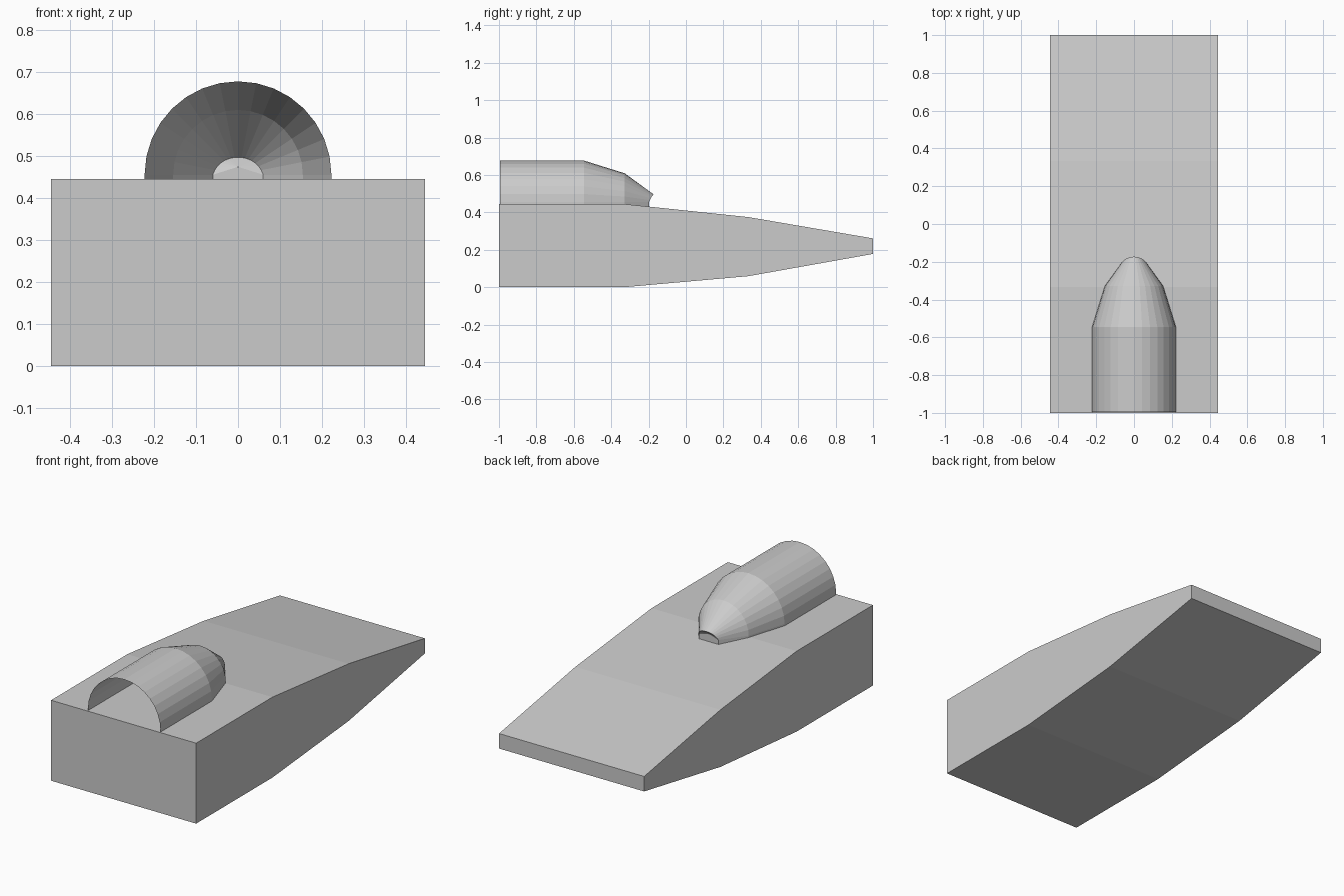
import bpy, bmesh
from math import sin, cos, pi

if "Cube" in bpy.data.objects:
    bpy.data.objects.remove(bpy.data.objects["Cube"])


def make_object(name, bm):
    bmesh.ops.recalc_face_normals(bm, faces=bm.faces)
    mesh = bpy.data.meshes.new(name)
    bm.to_mesh(mesh)
    bm.free()
    obj = bpy.data.objects.new(name, mesh)
    bpy.context.collection.objects.link(obj)
    return obj


# Wedge body: side sections (y, bottom z, top z) lofted across the width
SECTIONS = [(-1, 0.0, 0.445), (-0.333, 0.0, 0.445), (0.333, 0.059, 0.375), (1, 0.178, 0.261)]
HALF_WIDTH = 0.444
bm = bmesh.new()
rings = [[bm.verts.new((x, y, z)) for x, z in
          ((-HALF_WIDTH, lo), (HALF_WIDTH, lo), (HALF_WIDTH, hi), (-HALF_WIDTH, hi))]
         for y, lo, hi in SECTIONS]
for a, b in zip(rings, rings[1:]):
    for i in range(4):
        j = (i + 1) % 4
        bm.faces.new((a[i], a[j], b[j], b[i]))
bm.faces.new(rings[0])
bm.faces.new(rings[-1])
make_object("wedge_body", bm)

# Half-round canopy shell, open at the front: (y, radius, foot z, lip length)
STEPS = 16
AXIS_Z = 0.455
PROFILE = [(-0.995, 0.222, 0.445, 0), (-0.545, 0.222, 0.445, 0),
           (-0.328, 0.154, 0.444, 0), (-0.198, 0.06, 0.43, 0.025)]


def canopy_ring(bm, y, r, foot, lip):
    # the rear ring leans back along the cone to make a small lip
    pts = [(r, y, foot)]
    for i in range(STEPS + 1):
        a = pi * i / STEPS
        push = lip * sin(a)
        rad = r - 0.74 * push
        pts.append((rad * cos(a), y + push, AXIS_Z + rad * sin(a)))
    pts.append((-r, y, foot))
    return [bm.verts.new(p) for p in pts]


bm = bmesh.new()
rings = [canopy_ring(bm, *p) for p in PROFILE]
for a, b in zip(rings, rings[1:]):
    for i in range(len(a) - 1):
        bm.faces.new((a[i], a[i + 1], b[i + 1], b[i]))

# Rear cap, tucked in under the lip
end = rings[-1]
hub = bm.verts.new((0, -0.198, 0.474))
for i in range(len(end)):
    bm.faces.new((end[i], end[(i + 1) % len(end)], hub))
make_object("canopy_shell", bm)
